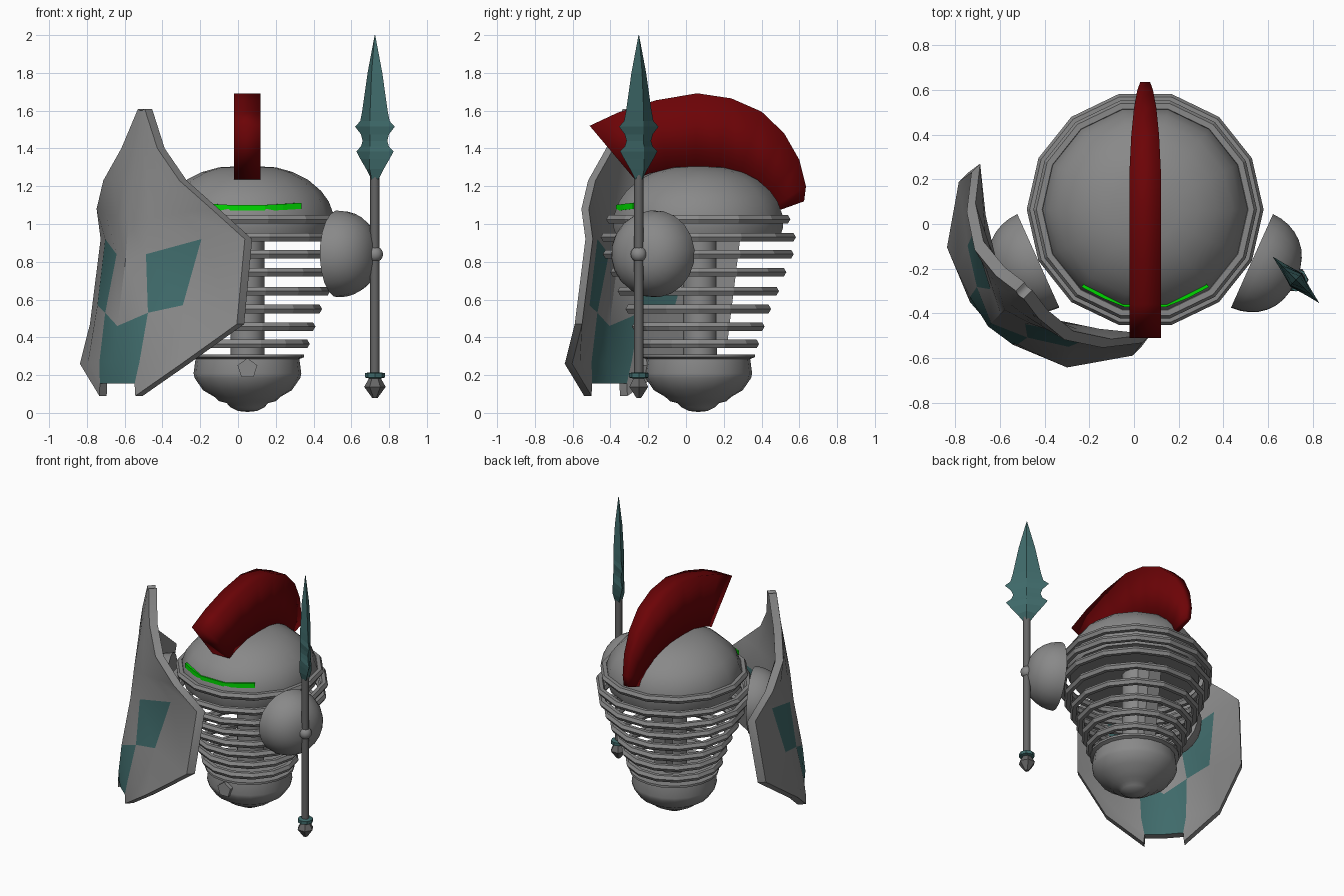
import bpy, bmesh
from math import cos, sin, pi, radians
from mathutils import Vector

if "Cube" in bpy.data.objects:
    bpy.data.objects.remove(bpy.data.objects["Cube"])

CX, CY = 0.05, 0.065          # body axis


def mat(name, rgb):
    m = bpy.data.materials.new(name)
    m.diffuse_color = (*rgb, 1)
    m.use_nodes = True
    m.node_tree.nodes["Principled BSDF"].inputs["Base Color"].default_value = m.diffuse_color
    return m


RED = mat("red", (0.15, 0.001, 0.002))
TEAL = mat("teal", (0.05, 0.145, 0.145))
GREEN = mat("green", (0.0, 0.7, 0.0))
GREY = mat("grey", (0.25, 0.25, 0.25))
DARK = mat("dark_grey", (0.13, 0.13, 0.13))


def smooth_shade(ob, angle):
    bpy.ops.object.select_all(action='DESELECT')
    ob.select_set(True)
    bpy.context.view_layer.objects.active = ob
    bpy.ops.object.shade_smooth_by_angle(angle=radians(angle))


def make(name, verts, faces, material=GREY, smooth=None):
    me = bpy.data.meshes.new(name)
    me.from_pydata([tuple(v) for v in verts], [], faces)
    bm = bmesh.new()
    bm.from_mesh(me)
    bmesh.ops.recalc_face_normals(bm, faces=bm.faces)
    bm.to_mesh(me)
    bm.free()
    ob = bpy.data.objects.new(name, me)
    bpy.context.collection.objects.link(ob)
    me.materials.append(material)
    if smooth:
        smooth_shade(ob, smooth)
    return ob


def loft(name, sections, material=GREY, smooth=None):
    """Skin a list of equal-length loops and cap both ends."""
    n = len(sections[0])
    verts = [p for s in sections for p in s]
    faces = [(i * n + j, i * n + (j + 1) % n, (i + 1) * n + (j + 1) % n, (i + 1) * n + j)
             for i in range(len(sections) - 1) for j in range(n)]
    faces += [tuple(range(n)), tuple(range(len(verts) - n, len(verts)))]
    return make(name, verts, faces, material, smooth)


def lathe(name, profile, n, loc, axis=(0, 0, 1), material=GREY, smooth=None):
    q = Vector((0, 0, 1)).rotation_difference(Vector(axis))
    secs = [[q @ Vector((r * cos(2 * pi * k / n), r * sin(2 * pi * k / n), z)) + Vector(loc)
             for k in range(n)] for r, z in profile]
    return loft(name, secs, material, smooth)


# Helmet dome and lower bowl
lathe("helmet_dome", [(.001, .92), (.44, .92), (.46, .98), (.46, 1.04), (.43, 1.12), (.39, 1.175),
                      (.32, 1.235), (.24, 1.275), (.15, 1.3), (.001, 1.308)], 14, (CX, CY, 0), smooth=40)
lathe("lower_bowl", [(.001, .005), (.05, .01), (.09, .03), (.11, .052), (.15, .062), (.175, .085),
                     (.235, .12), (.28, .185), (.285, .21), (.275, .285), (.30, .295), (.30, .31),
                     (.001, .31)], 20, (CX, CY, 0), smooth=35)

# Stack of rib rings
for z, r in [(1.025, .50), (.93, .53), (.84, .518), (.745, .478), (.645, .438),
             (.55, .395), (.457, .36), (.365, .33)]:
    bpy.ops.mesh.primitive_torus_add(major_segments=14, minor_segments=6, major_radius=r - .026,
                                     minor_radius=.026, location=(CX, CY, z))
    bpy.context.object.name = "rib_ring"
    bpy.context.object.data.materials.append(GREY)

# Spine column and back strut
lathe("spine_column", [(.09, .3), (.09, .93)], 12, (CX, CY + .01, 0), smooth=40)
loft("back_strut", [[(x, .16, .95), (x, .29, .95), (x, .22, .38), (x, .16, .38)]
                    for x in (CX - .05, CX + .05)])

# Five-sided stud on the bowl
stud = [(CX + .055 * sin(2 * pi * k / 5), .235 + .055 * cos(2 * pi * k / 5)) for k in range(5)]
loft("front_stud", [[(x, y, z) for x, z in stud] for y in (-.16, -.235)])

# Visor strip
visor = [(-.28, -.275, 1.096), (-.185, -.325, 1.09), (-.09, -.363, 1.085)]
visor += [(-x, y, z) for x, y, z in reversed(visor)]
loft("visor", [[(CX + x * k, CY + (y - CY) * k, z + h) for k, h in
                ((.95, -.016), (1.02, -.016), (1.02, .016), (.95, .016))] for x, y, z in visor], GREEN)

# Crest: outer (y, z), inner (y, z), half width
crest = [(-.51, 1.52, -.27, 1.235, .07), (-.36, 1.59, -.2, 1.265, .07), (-.16, 1.655, -.1, 1.29, .07),
         (.06, 1.692, .05, 1.3, .07), (.24, 1.665, .17, 1.29, .07), (.40, 1.595, .28, 1.255, .062),
         (.52, 1.48, .37, 1.2, .05), (.60, 1.34, .43, 1.15, .035), (.635, 1.2, .48, 1.1, .022),
         (.625, 1.12, .50, 1.075, .02)]
loft("crest", [[(CX - w, a, b), (CX + w, a, b), (CX + w, c, d), (CX - w, c, d)]
               for a, b, c, d, w in crest], RED, smooth=180)

# Half-ball hands, flat side towards the body
cap = [(.001, 0)] + [(.23 * cos(a * pi / 16) ** .85 + .001, .215 * sin(a * pi / 16)) for a in range(8)]
cap.append((.001, .215))
for side, label in ((1, "right"), (-1, "left")):
    lathe(label + "_hand", cap, 20, (CX + side * .478, -.165, .842), (side * .912, -.41, 0), smooth=50)

# Spear
SX, SY = .725, -.25
lathe("spear_shaft", [(.025, .15), (.025, 1.26)], 8, (SX, SY, 0), material=DARK, smooth=50)
lathe("spear_grip", [(.042 * sin(a * pi / 8) + .001, -.042 * cos(a * pi / 8)) for a in range(9)],
      12, (SX, SY, .84), smooth=50)
lathe("spear_collar", [(.03, .182), (.052, .187), (.052, .21), (.03, .215)], 8, (SX, SY, 0), material=TEAL)
lathe("spear_butt", [(.015, .08), (.057, .138), (.03, .185)], 6, (SX, SY, 0), material=DARK)
blade = [(1.235, .025, .025), (1.29, .065, .04), (1.345, .11, .04), (1.385, .14, .038), (1.41, .105, .038),
         (1.44, .092, .036), (1.475, .105, .036), (1.515, .148, .036), (1.545, .11, .036),
         (1.60, .095, .036), (1.8, .055, .025), (2.0, .002, .002)]
loft("spear_blade", [[(SX + (w * a + t * b) * .707, SY + (t * b - w * a) * .707, z)
                      for a, b in ((1, 0), (0, 1), (-1, 0), (0, -1))] for z, w, t in blade], TEAL)

# Shield rows: heights at the 4 columns, column offsets, depth at centre and edge
rows = [((1.60, 1.60, 1.605, 1.61), (0, .008, .016, .025), .255, .25),
        ((1.40,) * 4, (0, .04, .09, .135), .28, .265),
        ((1.23,) * 4, (0, .09, .19, .285), .31, .25),
        ((1.02, 1.03, 1.06, 1.08), (0, .12, .29, .43), .345, .155),
        ((.80, .84, .92, .92), (0, .11, .36, .54), .37, .015),
        ((.46, .53, .57, .47), (0, .16, .32, .55), .43, .085),
        ((.27, .27, .27, .26), (0, .15, .28, .38), .45, .33),
        ((.155, .155, .12, .09), (0, .13, .132, .135), .44, .43)]
front, faces, teal = [], [], []
for zs, ss, dc, de in rows:
    for c in range(-3, 4):
        s = ss[abs(c)] * (1 if c > 0 else -1)
        d = dc - (dc - de) * (abs(s) / ss[3]) ** 1.3
        front.append(Vector((-.335 + .707 * (s - d), -.14 - .707 * (s + d), zs[abs(c)])))
n = len(front)
for r in range(len(rows) - 1):
    for c in range(6):
        i = r * 7 + c
        q = (i, i + 7, i + 8, i + 1)
        faces += [q, tuple(k + n for k in reversed(q))]
        teal += [(r == 4 and c in (1, 4)) or (r >= 5 and c in (2, 3))] * 2
# Rim joins the front skin to the same skin pushed back towards the body
rim = list(range(7)) + list(range(13, n, 7)) + list(range(n - 2, n - 8, -1)) + list(range(n - 14, 0, -7))
for a, b in zip(rim, rim[1:] + rim[:1]):
    faces.append((a, b, b + n, a + n))
    teal.append(False)
shield = make("shield", front + [v + Vector((.039, .039, 0)) for v in front], faces)
shield.data.materials.append(TEAL)
for p, t in zip(shield.data.polygons, teal):
    p.material_index = int(t)
smooth_shade(shield, 35)
